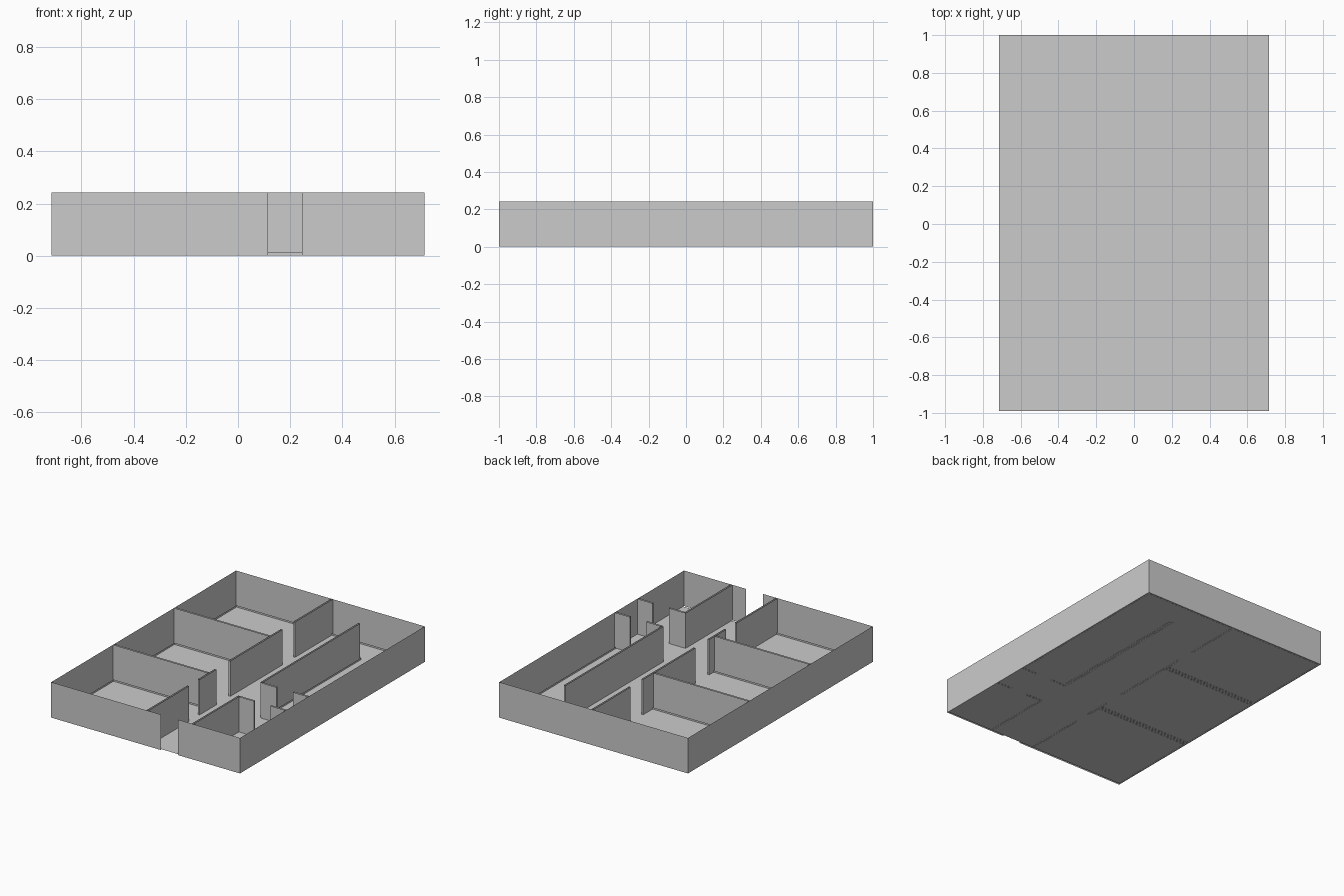
import bpy

if "Cube" in bpy.data.objects:
    bpy.data.objects.remove(bpy.data.objects["Cube"])

W, D, H = 0.715, 1.0, 0.243   # half width, half depth, wall height
T = 0.006                     # half thickness of inner walls
CX, RX = 0.012, 0.355         # left and right corridor wall lines


def mesh_object(name, verts, faces):
    me = bpy.data.meshes.new(name)
    me.from_pydata(verts, [], faces)
    me.update()
    ob = bpy.data.objects.new(name, me)
    bpy.context.collection.objects.link(ob)
    return ob


def sheet(name, points, height):
    """Upright sheet following a plan path."""
    n = len(points)
    verts = [(x, y, 0) for x, y in points] + [(x, y, height) for x, y in points]
    faces = [(i, i + 1, n + i + 1, n + i) for i in range(n - 1)]
    return mesh_object(name, verts, faces)


def inner_wall(name, a, b):
    """Thin hollow wall, open at the top, along x or y."""
    (x0, y0), (x1, y1) = a, b
    if x0 == x1:
        x0, x1 = x0 - T, x1 + T
    else:
        y0, y1 = y0 - T, y1 + T
    sheet(name, [(x0, y0), (x1, y0), (x1, y1), (x0, y1), (x0, y0)], H)


# Floor
mesh_object("floor", [(-W, -0.99, 0.001), (W, -0.99, 0.001),
                      (W, D, 0.001), (-W, D, 0.001)], [(0, 1, 2, 3)])

# Outer shell with the entrance gap at the front
sheet("outer_wall", [(0.115, -D), (-W, -D), (-W, D), (W, D), (W, -D), (0.245, -D)], H)

# Left side of the corridor, broken by doorways
for i, (y0, y1) in enumerate([(-D, -0.557), (-0.442, -0.26), (-0.109, 0.455), (0.59, D)]):
    inner_wall(f"corridor_left_{i}", (CX, y0), (CX, y1))

# Right side of the corridor
for i, (y0, y1) in enumerate([(-D, -0.495), (-0.255, 0.805)]):
    inner_wall(f"corridor_right_{i}", (RX, y0), (RX, y1))

# Walls between the left rooms
for i, y in enumerate([-0.325, 0.335]):
    inner_wall(f"left_partition_{i}", (-W, y), (CX - T, y))

# Walls across the right rooms, each with a doorway
for i, y in enumerate([-0.5, -0.255]):
    inner_wall(f"right_partition_{i}_a", (RX + T, y), (0.475, y))
    inner_wall(f"right_partition_{i}_b", (0.6, y), (W, y))

# Low skirting round three sides of each room
S, SH = 0.012, 0.013
for i, (y0, y1) in enumerate([(-D, -0.331), (-0.319, 0.329), (0.341, D)]):
    sheet(f"skirting_left_{i}", [(CX - T, y0 + S), (-W + S, y0 + S),
                                 (-W + S, y1 - S), (CX - T, y1 - S)], SH)
sheet("skirting_right", [(RX + T + S, 0.8), (RX + T + S, -0.24)], SH)
sheet("skirting_back_right", [(CX + T, D - S), (W - S, D - S), (W - S, -0.24)], SH)
